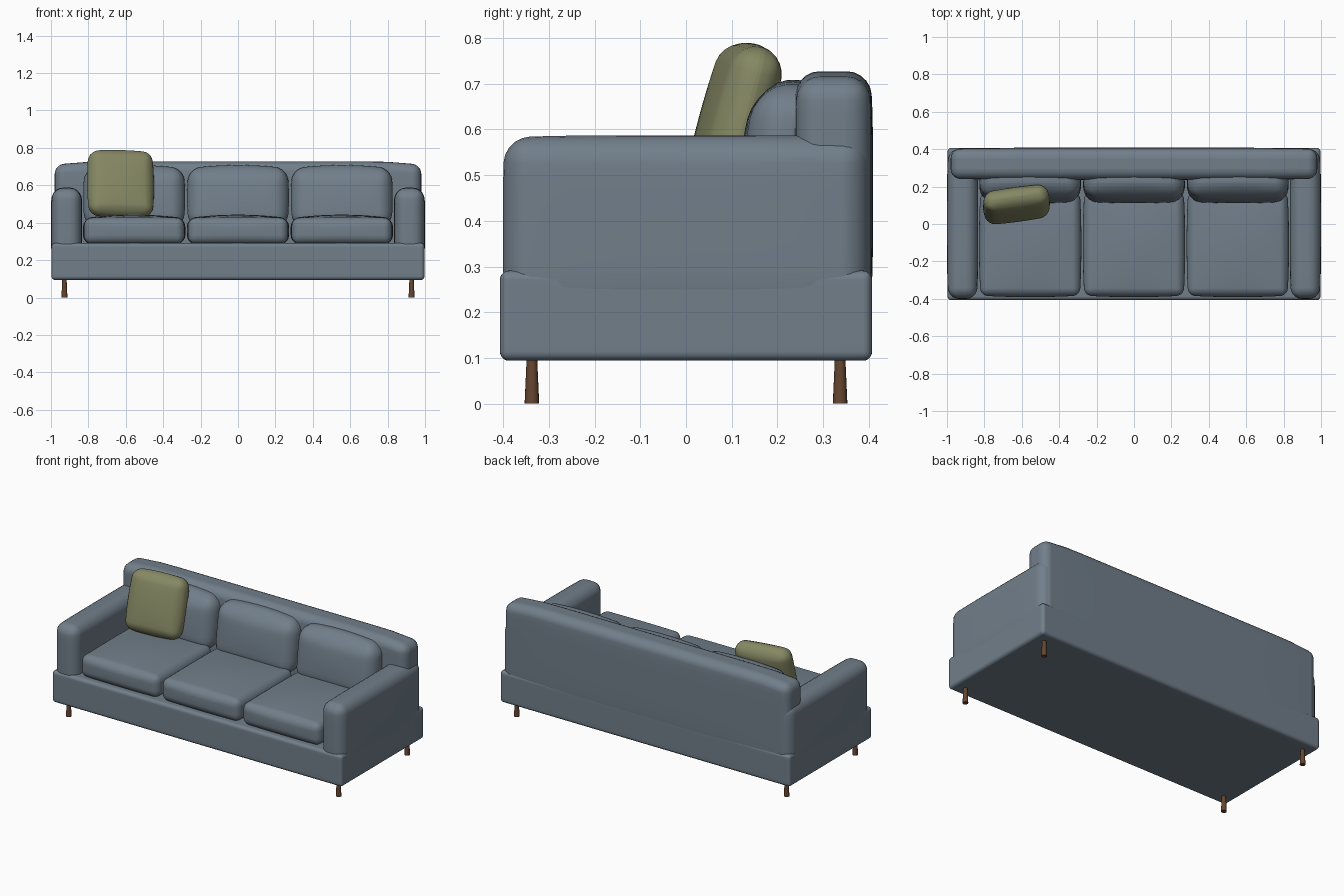
import bpy
import bmesh
from math import radians
from mathutils import Matrix, Vector

cube = bpy.data.objects.get("Cube")
if cube:
    bpy.data.objects.remove(cube, do_unlink=True)


def material(name, rgb):
    mat = bpy.data.materials.new(name)
    mat.use_nodes = True
    color = (*rgb, 1)
    mat.diffuse_color = color
    bsdf = next(n for n in mat.node_tree.nodes if n.type == 'BSDF_PRINCIPLED')
    bsdf.inputs["Base Color"].default_value = color
    bsdf.inputs["Roughness"].default_value = 0.8
    return mat


fabric = material("slate blue fabric", (0.165, 0.21, 0.255))
olive = material("olive fabric", (0.235, 0.245, 0.125))
wood = material("brown wood", (0.13, 0.06, 0.03))


def add_object(name, bm, mat):
    for face in bm.faces:
        face.smooth = True
    mesh = bpy.data.meshes.new(name)
    bm.to_mesh(mesh)
    bm.free()
    mesh.materials.append(mat)
    obj = bpy.data.objects.new(name, mesh)
    bpy.context.collection.objects.link(obj)
    return obj


def soft_box(name, low, high, radius, mat=fabric, bulge=(0, 0, 0), power=2,
             lean=0.0, cuts=7):
    """Rounded box whose faces swell by bulge and which may lean back."""
    low, high = Vector(low), Vector(high)
    center, half = (low + high) / 2, (high - low) / 2
    bm = bmesh.new()
    bmesh.ops.create_cube(bm, size=2)
    bmesh.ops.scale(bm, vec=half, verts=bm.verts)
    bmesh.ops.bevel(bm, geom=bm.edges[:], offset=radius, segments=5,
                    profile=0.5, affect='EDGES', clamp_overlap=True)
    # Extra loops let the flat faces swell
    for axis in range(3):
        normal = Vector([float(i == axis) for i in range(3)])
        inner = half[axis] - radius
        for k in range(1, cuts + 1):
            spot = normal * inner * (2 * k / (cuts + 1) - 1)
            bmesh.ops.bisect_plane(bm, geom=bm.verts[:] + bm.edges[:] + bm.faces[:],
                                   dist=1e-5, plane_co=spot, plane_no=normal)
    for v in bm.verts:
        unit = [v.co[i] / half[i] for i in range(3)]
        fall = [max(0, 1 - abs(u) ** power) for u in unit]
        for i in range(3):
            v.co[i] += bulge[i] * unit[i] * fall[i - 1] * fall[i - 2]
        v.co.y += lean * (v.co.z + half.z)
        v.co += center
    obj = add_object(name, bm, mat)
    obj.modifiers.new("weighted normals", 'WEIGHTED_NORMAL')
    return obj


# Base plinth
soft_box("base", (-0.997, -0.407, 0.094), (0.997, 0.407, 0.291), 0.02)

# Backrest, thinner and lower towards its ends
back = soft_box("backrest", (-0.98, 0.242, 0.2), (0.98, 0.402, 0.727), 0.05,
                bulge=(0, 0.007, 0), power=4, cuts=13)
for v in back.data.vertices:
    drop = max(0, abs(v.co.x) - 0.78) / 0.2
    if v.co.z > 0.6:
        v.co.z -= 0.016 * drop

# Arms
for side, sign in (("left", 1), ("right", -1)):
    xs = sorted((sign * 0.84, sign * 0.993))
    soft_box(side + "_arm", (xs[0], -0.396, 0.2), (xs[1], 0.396, 0.582), 0.055,
             bulge=(0.007, 0.004, 0.005), power=4)

# Seat and back cushions
for side, x in (("right", -0.555), ("middle", 0), ("left", 0.555)):
    soft_box(side + "_seat_cushion", (x - 0.266, -0.383, 0.287),
             (x + 0.266, 0.17, 0.425), 0.04, bulge=(0.008, 0.008, 0.018))
    soft_box(side + "_back_cushion", (x - 0.264, 0.112, 0.38),
             (x + 0.264, 0.27, 0.69), 0.065, bulge=(0.008, 0.014, 0.018),
             lean=0.13)

# Loose throw pillow, leaning back and turned
pillow = soft_box("throw_pillow", (-0.17, -0.055, -0.175), (0.17, 0.055, 0.175),
                  0.05, olive, bulge=(0.01, 0.015, 0.01))
pillow.matrix_world = (Matrix.Translation((-0.628, 0.104, 0.608))
                       @ Matrix.Rotation(radians(8), 4, 'Z')
                       @ Matrix.Rotation(radians(-15), 4, 'X')
                       @ Matrix.Rotation(radians(1.5), 4, 'Y'))

# Legs, slightly wider at the floor
for y_name, y in (("front", -0.337), ("back", 0.337)):
    for x_name, x in (("left", 0.928), ("right", -0.928)):
        bm = bmesh.new()
        bmesh.ops.create_cone(bm, cap_ends=True, segments=16, radius1=0.016,
                              radius2=0.011, depth=0.11)
        bmesh.ops.translate(bm, vec=(x, y, 0.055), verts=bm.verts)
        leg = add_object(f"{y_name}_{x_name}_leg", bm, wood)
        bpy.ops.object.select_all(action='DESELECT')
        leg.select_set(True)
        bpy.context.view_layer.objects.active = leg
        bpy.ops.object.shade_smooth_by_angle(angle=radians(40))
